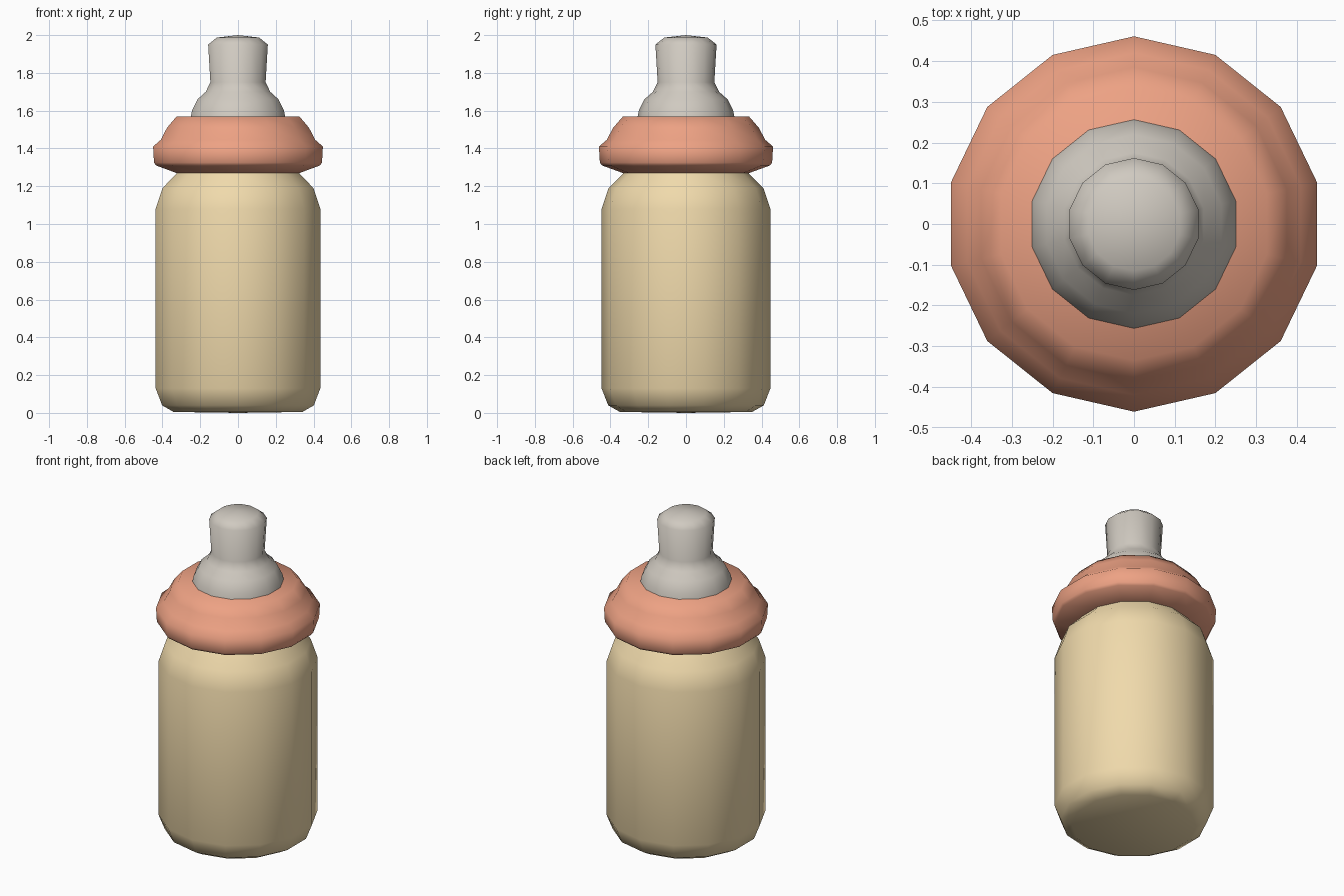
import bpy, bmesh, math

if "Cube" in bpy.data.objects:
    bpy.data.objects.remove(bpy.data.objects["Cube"])

SIDES = 14


def material(name, rgb):
    m = bpy.data.materials.new(name)
    m.diffuse_color = (*rgb, 1.0)
    m.use_nodes = True
    m.node_tree.nodes["Principled BSDF"].inputs["Base Color"].default_value = m.diffuse_color
    return m


def lathe(name, profile, mat, angle=60):
    """Revolve (radius, z) points into a 14-sided part; radius 0 makes a pole."""
    bm = bmesh.new()
    rings = []
    for r, z in profile:
        if r == 0:
            rings.append([bm.verts.new((0, 0, z))] * SIDES)
        else:
            rings.append([bm.verts.new((r * math.sin(2 * math.pi * i / SIDES),
                                        r * math.cos(2 * math.pi * i / SIDES), z))
                          for i in range(SIDES)])
    for a, b in zip(rings, rings[1:]):
        for i in range(SIDES):
            j = (i + 1) % SIDES
            quad = list(dict.fromkeys((a[i], a[j], b[j], b[i])))
            bm.faces.new(quad)
    bmesh.ops.recalc_face_normals(bm, faces=bm.faces)
    mesh = bpy.data.meshes.new(name)
    bm.to_mesh(mesh)
    bm.free()
    obj = bpy.data.objects.new(name, mesh)
    bpy.context.collection.objects.link(obj)
    mesh.materials.append(mat)
    bpy.ops.object.select_all(action='DESELECT')
    obj.select_set(True)
    bpy.context.view_layer.objects.active = obj
    bpy.ops.object.shade_smooth_by_angle(angle=math.radians(angle))
    return obj


cream = material("cream", (0.87, 0.70, 0.41))
coral = material("coral", (0.85, 0.36, 0.23))
rubber = material("rubber", (0.63, 0.59, 0.53))

# Bottle with rounded shoulders and a neck hidden in the collar
lathe("bottle_body", [(0, 0.0), (0.35, 0.005), (0.412, 0.04), (0.447, 0.13),
                      (0.447, 1.08), (0.41, 1.19), (0.335, 1.265),
                      (0.32, 1.30), (0, 1.30)], cream)

# Screw collar
lathe("collar", [(0, 1.275), (0.335, 1.27), (0.445, 1.31), (0.456, 1.325),
                 (0.461, 1.41), (0.42, 1.445), (0.385, 1.51), (0.335, 1.568),
                 (0, 1.568)], coral)

# Rubber teat
lathe("teat", [(0, 1.56), (0.258, 1.56), (0.25, 1.60), (0.22, 1.66),
               (0.175, 1.70), (0.15, 1.75), (0.162, 1.95), (0.115, 1.987),
               (0, 2.0)], rubber)
